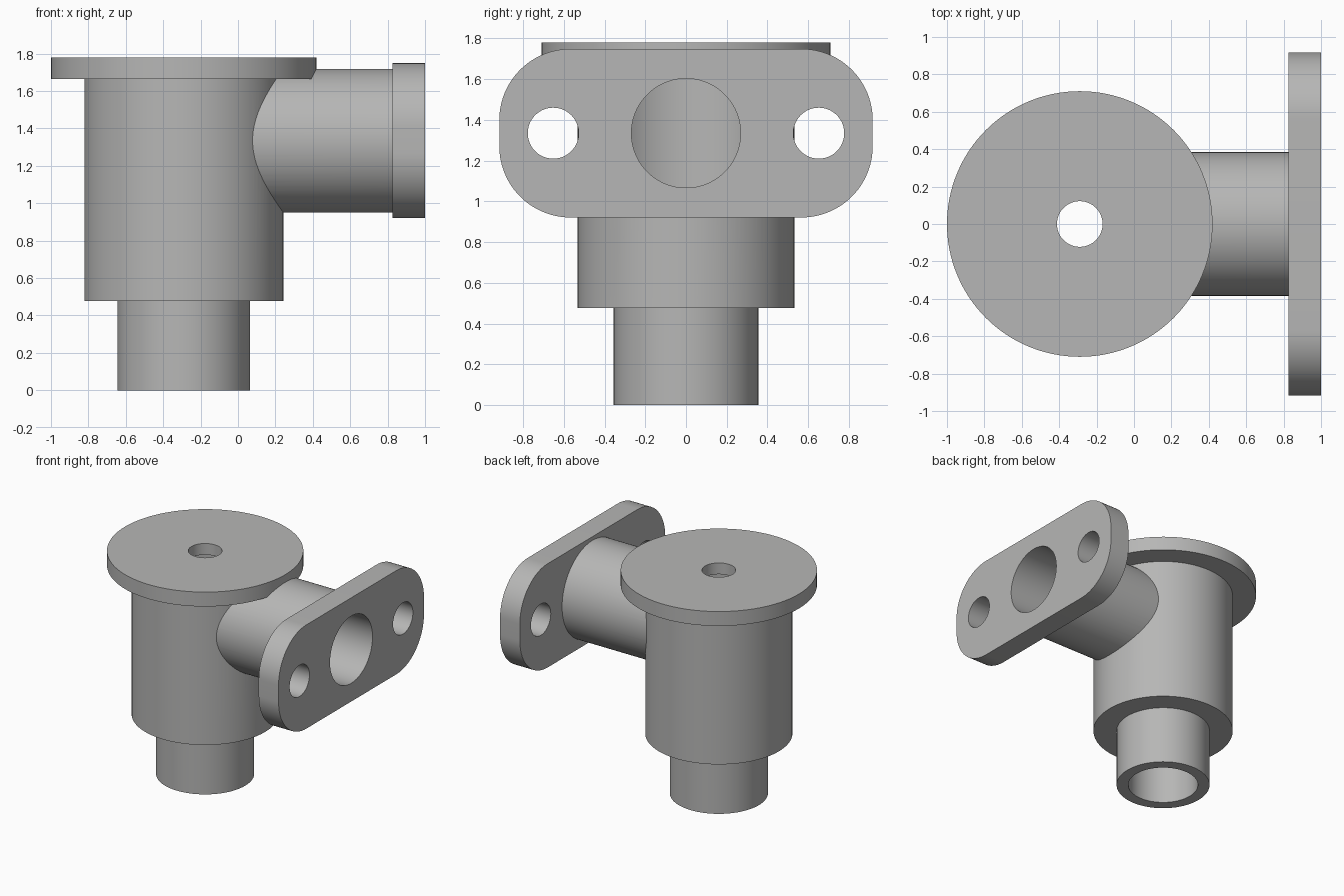
import bpy, bmesh, math
from mathutils import Matrix

if "Cube" in bpy.data.objects:
    bpy.data.objects.remove(bpy.data.objects["Cube"])

AX = -0.29      # x of the vertical axis
PZ = 1.335      # height of the side outlet axis
SEG = 128


def make_object(name, bm):
    bmesh.ops.recalc_face_normals(bm, faces=bm.faces)
    me = bpy.data.meshes.new(name)
    bm.to_mesh(me)
    bm.free()
    me.materials.append(grey)
    ob = bpy.data.objects.new(name, me)
    bpy.context.collection.objects.link(ob)
    return ob


def lathe(name, steps):
    """Closed solid turned about the vertical axis from (radius, z) steps."""
    bm = bmesh.new()
    rings = [[bm.verts.new((AX + r * math.cos(2 * math.pi * i / SEG),
                            r * math.sin(2 * math.pi * i / SEG), z))
              for i in range(SEG)] for r, z in steps]
    for a, b in zip(rings, rings[1:]):
        for i in range(SEG):
            j = (i + 1) % SEG
            bm.faces.new((a[i], a[j], b[j], b[i]))
    bm.faces.new(rings[0])
    bm.faces.new(rings[-1])
    return make_object(name, bm)


def x_cylinder(name, r, x0, x1, y=0.0):
    bm = bmesh.new()
    m = Matrix.Translation(((x0 + x1) / 2, y, PZ)) @ Matrix.Rotation(math.pi / 2, 4, 'Y')
    bmesh.ops.create_cone(bm, cap_ends=True, segments=SEG, radius1=r, radius2=r,
                          depth=x1 - x0, matrix=m)
    return make_object(name, bm)


def rounded_plate(name, hy, hz, r, x0, x1, n=24):
    bm = bmesh.new()
    pts = []
    for k, (sy, sz) in enumerate(((1, 1), (-1, 1), (-1, -1), (1, -1))):
        for i in range(n + 1):
            a = math.pi / 2 * (k + i / n)
            pts.append((sy * (hy - r) + r * math.cos(a), PZ + sz * (hz - r) + r * math.sin(a)))
    ends = [[bm.verts.new((x, y, z)) for y, z in pts] for x in (x0, x1)]
    for ring in ends:
        bm.faces.new(ring)
    for i in range(len(pts)):
        j = (i + 1) % len(pts)
        bm.faces.new((ends[0][i], ends[0][j], ends[1][j], ends[1][i]))
    return make_object(name, bm)


def boolean(target, other, op):
    mod = target.modifiers.new(op.title(), 'BOOLEAN')
    mod.operation, mod.solver, mod.object = op, 'EXACT', other
    bpy.context.view_layer.objects.active = target
    bpy.ops.object.modifier_apply(modifier=mod.name)
    bpy.data.objects.remove(other)


grey = bpy.data.materials.new("cast_grey")
grey.diffuse_color = (0.47, 0.47, 0.465, 1)
grey.use_nodes = True
grey.node_tree.nodes["Principled BSDF"].inputs["Base Color"].default_value = grey.diffuse_color

# stepped body: spigot, barrel and round top flange
body = lathe("valve_body", [(0.355, 0), (0.355, 0.477), (0.532, 0.477), (0.532, 1.665),
                            (0.71, 1.665), (0.71, 1.78)])

# side outlet and its two-bolt flange
boolean(body, x_cylinder("outlet_pipe", 0.384, AX, 0.9), 'UNION')
boolean(body, rounded_plate("outlet_flange", 0.917, 0.414, 0.35, 0.825, 1.0), 'UNION')

# spigot bore, wider inner chamber and the small hole in the top
boolean(body, lathe("bore_cutter", [(0.266, -0.1), (0.266, 0.565), (0.44, 0.565),
                                    (0.44, 1.69), (0.122, 1.69), (0.122, 1.9)]), 'DIFFERENCE')
boolean(body, x_cylinder("outlet_bore_cutter", 0.268, AX, 1.1), 'DIFFERENCE')

# bolt holes
for side in (-1, 1):
    boolean(body, x_cylinder("bolt_cutter", 0.125, 0.7, 1.1, side * 0.652), 'DIFFERENCE')

bpy.ops.object.select_all(action='DESELECT')
body.select_set(True)
bpy.context.view_layer.objects.active = body
bpy.ops.object.shade_smooth_by_angle(angle=math.radians(30))
